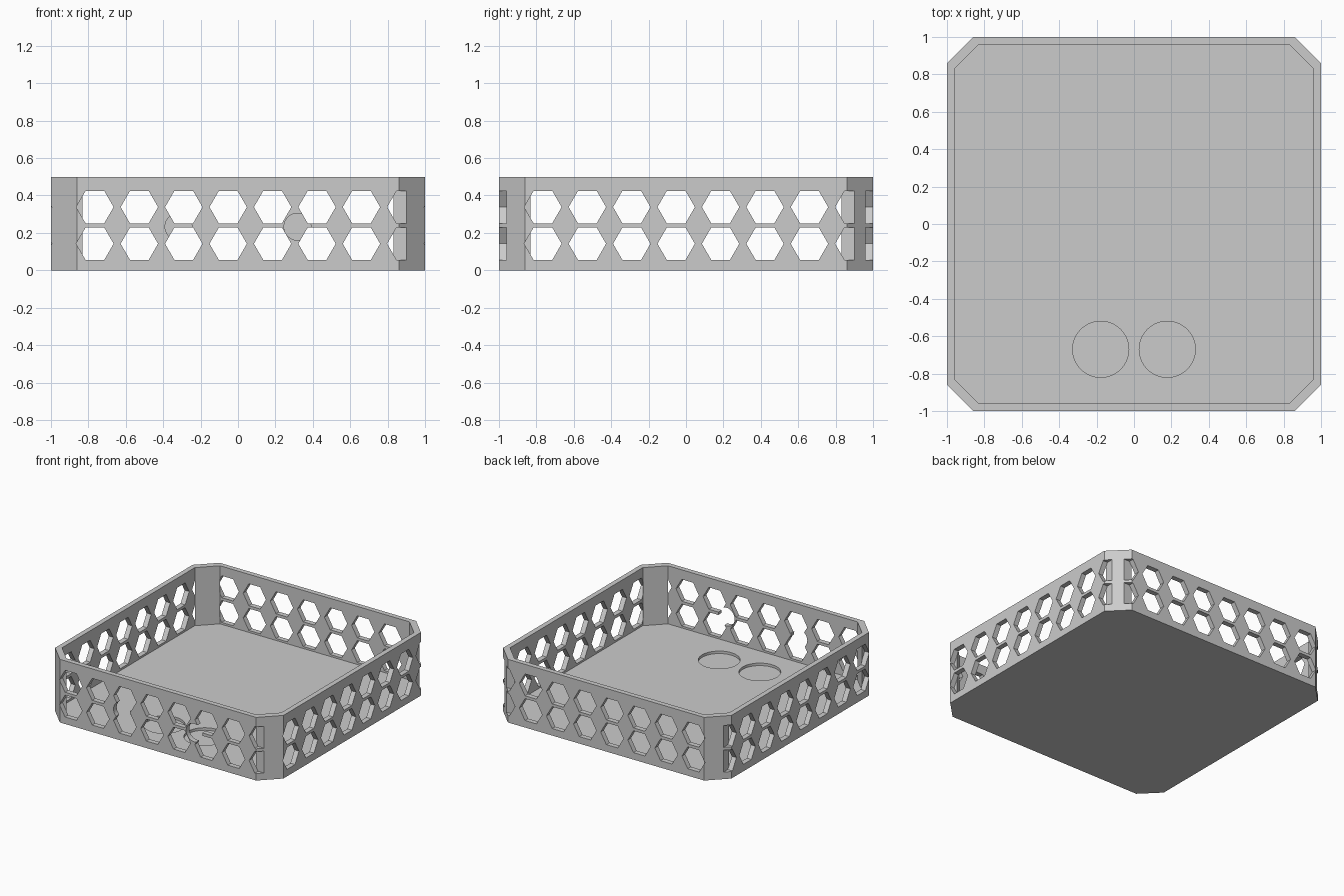
import bpy, bmesh, math

if "Cube" in bpy.data.objects:
    bpy.data.objects.remove(bpy.data.objects["Cube"])

WALL = 0.04          # wall and floor thickness
HEIGHT = 0.5

grey = bpy.data.materials.new("light_grey")
grey.diffuse_color = (0.6, 0.6, 0.6, 1)
grey.use_nodes = True
grey.node_tree.nodes["Principled BSDF"].inputs["Base Color"].default_value = grey.diffuse_color


def add_prism(bm, profile, axis, lo, hi):
    """Extrude a 2D profile along an axis from lo to hi."""
    place = {"x": lambda p, d: (d, p[0], p[1]),
             "y": lambda p, d: (p[0], d, p[1]),
             "z": lambda p, d: (p[0], p[1], d)}[axis]
    a = [bm.verts.new(place(p, lo)) for p in profile]
    b = [bm.verts.new(place(p, hi)) for p in profile]
    n = len(profile)
    bm.faces.new(a)
    bm.faces.new(b[::-1])
    for i in range(n):
        j = (i + 1) % n
        bm.faces.new((a[j], a[i], b[i], b[j]))


def make_object(name, prisms):
    bm = bmesh.new()
    for p in prisms:
        add_prism(bm, *p)
    bmesh.ops.recalc_face_normals(bm, faces=bm.faces[:])
    mesh = bpy.data.meshes.new(name)
    bm.to_mesh(mesh)
    bm.free()
    mesh.materials.append(grey)
    ob = bpy.data.objects.new(name, mesh)
    bpy.context.collection.objects.link(ob)
    return ob


def octagon(h, c):
    """Square of half-size h whose corners are cut at c."""
    return [(h, -c), (h, c), (c, h), (-c, h), (-h, c), (-h, -c), (-c, -h), (c, -h)]


def ring(cx, cy, r, n):
    return [(cx + r * math.cos(2 * math.pi * i / n),
             cy + r * math.sin(2 * math.pi * i / n)) for i in range(n)]


# Tray body
tray = make_object("tray", [(octagon(1, 0.86), "z", 0, HEIGHT)])

# Hexagon grid shared by all four walls
hexes = [ring(-0.765 + 0.2375 * i, z, 0.1, 6) for i in range(8) for z in (0.142, 0.338)]
DEPTH = 1 - WALL - 0.0005


def wall_cutters(axis):
    return [(h, axis, *span) for h in hexes for span in ((-1.1, -DEPTH), (DEPTH, 1.1))]


cutters = [
    make_object("cavity_cutter", [(octagon(1 - WALL, 0.83), "z", WALL, 0.7)]),
    make_object("front_back_hex_cutter", wall_cutters("y")),
    make_object("side_hex_cutter", wall_cutters("x")),
    # Round ports in the front wall
    make_object("port_cutter", [(ring(s * 0.318, 0.233, 0.072, 48), "y", -1.1, -0.9)
                                for s in (-1, 1)]),
    # Round recesses in the floor
    make_object("recess_cutter", [(ring(s * 0.178, -0.67, 0.15, 64), "z", 0.02, 0.1)
                                  for s in (-1, 1)]),
]

# Cut the tray, then drop the cutters
bpy.context.view_layer.objects.active = tray
for c in cutters:
    c.hide_render = True
    mod = tray.modifiers.new(c.name, "BOOLEAN")
    mod.operation = "DIFFERENCE"
    mod.solver = "EXACT"
    mod.object = c
    bpy.ops.object.modifier_apply(modifier=mod.name)
for c in cutters:
    bpy.data.objects.remove(c, do_unlink=True)
